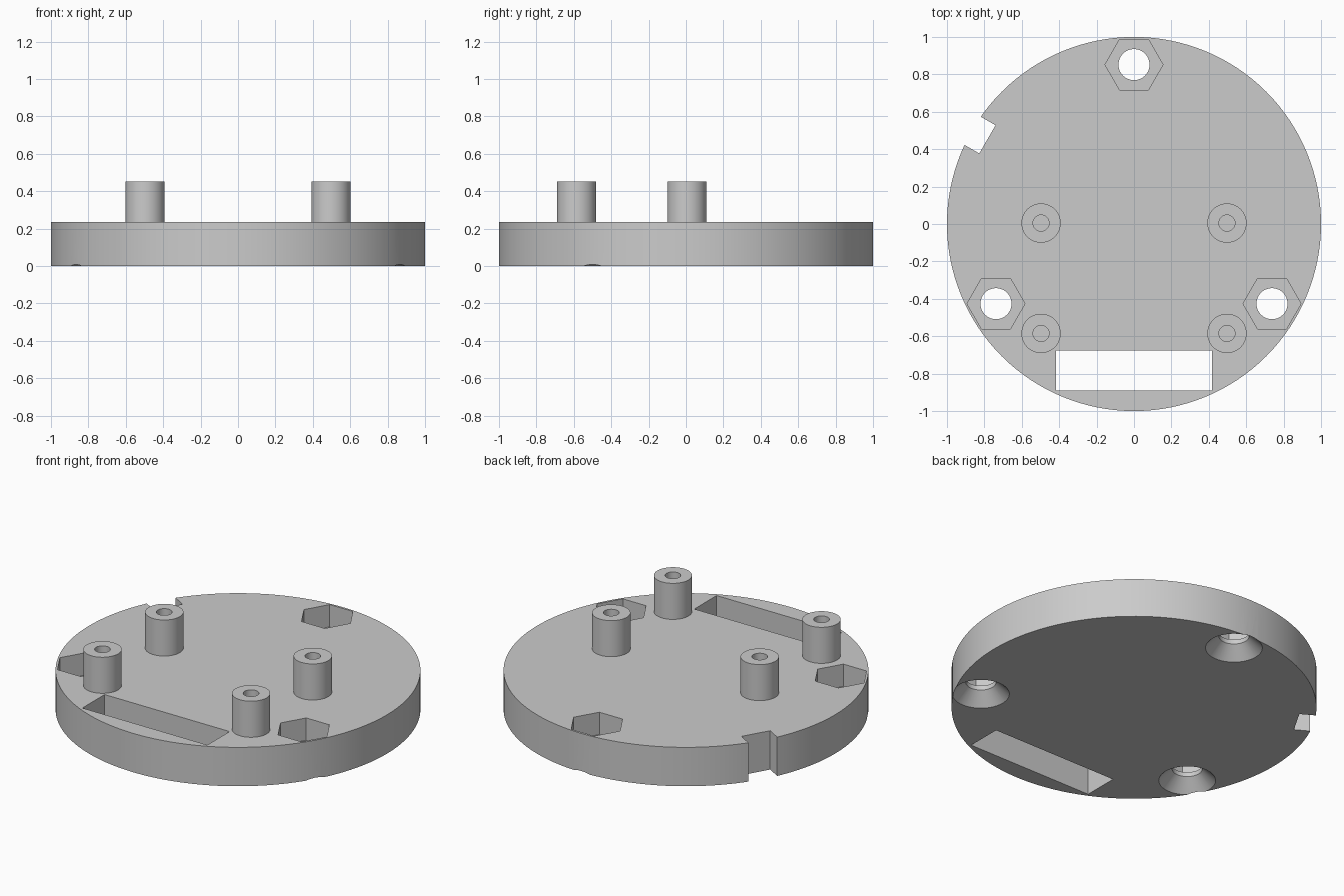
import bpy, bmesh
from math import cos, sin, pi, radians
from mathutils import Matrix, Vector

if "Cube" in bpy.data.objects:
    bpy.data.objects.remove(bpy.data.objects["Cube"])

TOP = 0.235        # upper face of the disc
POST_TOP = 0.453

grey = bpy.data.materials.new("light grey plastic")
grey.use_nodes = True
colour = (0.6, 0.6, 0.6, 1)
grey.diffuse_color = colour
grey.node_tree.nodes["Principled BSDF"].inputs["Base Color"].default_value = colour


def make(name, bm, location=(0, 0, 0), angle=0):
    bmesh.ops.recalc_face_normals(bm, faces=bm.faces)
    mesh = bpy.data.meshes.new(name)
    bm.to_mesh(mesh)
    bm.free()
    mesh.transform(Matrix.Translation(location) @ Matrix.Rotation(angle, 4, "Z"))
    mesh.materials.append(grey)
    ob = bpy.data.objects.new(name, mesh)
    bpy.context.collection.objects.link(ob)
    return ob


def lathe(name, profile, sides, location=(0, 0, 0)):
    """Revolve a profile of (radius, height) points about z."""
    bm = bmesh.new()
    verts = [bm.verts.new((r, 0, z)) for r, z in profile]
    edges = [bm.edges.new(pair) for pair in zip(verts, verts[1:])]
    bmesh.ops.spin(bm, geom=verts + edges, cent=(0, 0, 0), axis=(0, 0, 1),
                   angle=2 * pi, steps=sides)
    bmesh.ops.remove_doubles(bm, verts=bm.verts, dist=1e-5)
    return make(name, bm, location)


def prism(name, outline, z0, z1, location=(0, 0, 0), angle=0):
    """Extrude a flat outline from z0 to z1."""
    bm = bmesh.new()
    face = bm.faces.new([bm.verts.new((x, y, z0)) for x, y in outline])
    new = bmesh.ops.extrude_face_region(bm, geom=[face])["geom"]
    bmesh.ops.translate(bm, vec=(0, 0, z1 - z0),
                        verts=[v for v in new if isinstance(v, bmesh.types.BMVert)])
    return make(name, bm, location, angle)


def box_outline(x0, x1, y0, y1):
    return [(x0, y0), (x1, y0), (x1, y1), (x0, y1)]


def ngon(radius, sides):
    return [(radius * cos(2 * pi * i / sides), radius * sin(2 * pi * i / sides))
            for i in range(sides)]


def smooth(ob):
    bpy.ops.object.select_all(action="DESELECT")
    ob.select_set(True)
    bpy.context.view_layer.objects.active = ob
    bpy.ops.object.shade_smooth_by_angle(angle=radians(25))


# Base disc
disc = prism("base_disc", ngon(1, 128), 0, TOP)

# Cutters: front slot and rim notch
cutters = [
    prism("slot_cutter", box_outline(-0.418, 0.418, -0.89, -0.677), -0.1, 0.4),
    prism("notch_cutter", box_outline(0.905, 1.2, -0.087, 0.087), -0.1, 0.4,
          angle=radians(150)),
]

# Cutters: three countersunk bolt holes with hexagonal nut pockets
for turn in (90, 210, 330):
    a = radians(turn)
    spot = Vector((cos(a), sin(a), 0)) * 0.852
    bore = [(0, -0.05), (0.206, -0.05), (0.083, 0.073), (0.083, 0.15), (0, 0.15)]
    cutters.append(lathe("bolt_cutter", bore, 48, spot))
    cutters.append(prism("nut_cutter", ngon(0.155, 6), 0.1, 0.4, spot))

bpy.context.view_layer.objects.active = disc
for cutter in cutters:
    cutter.hide_render = True
    mod = disc.modifiers.new(cutter.name, "BOOLEAN")
    mod.operation = "DIFFERENCE"
    mod.solver = "EXACT"
    mod.object = cutter
    bpy.ops.object.modifier_apply(modifier=mod.name)
for cutter in cutters:
    bpy.data.objects.remove(cutter)
smooth(disc)

# Four hollow standoff posts
for side, x in (("right", -0.497), ("left", 0.497)):
    for end, y in (("front", -0.585), ("back", 0.005)):
        wall = [(0.105, TOP), (0.105, POST_TOP), (0.043, POST_TOP), (0.043, TOP)]
        smooth(lathe(f"{end}_{side}_post", wall + wall[:1], 48, (x, y, 0)))
